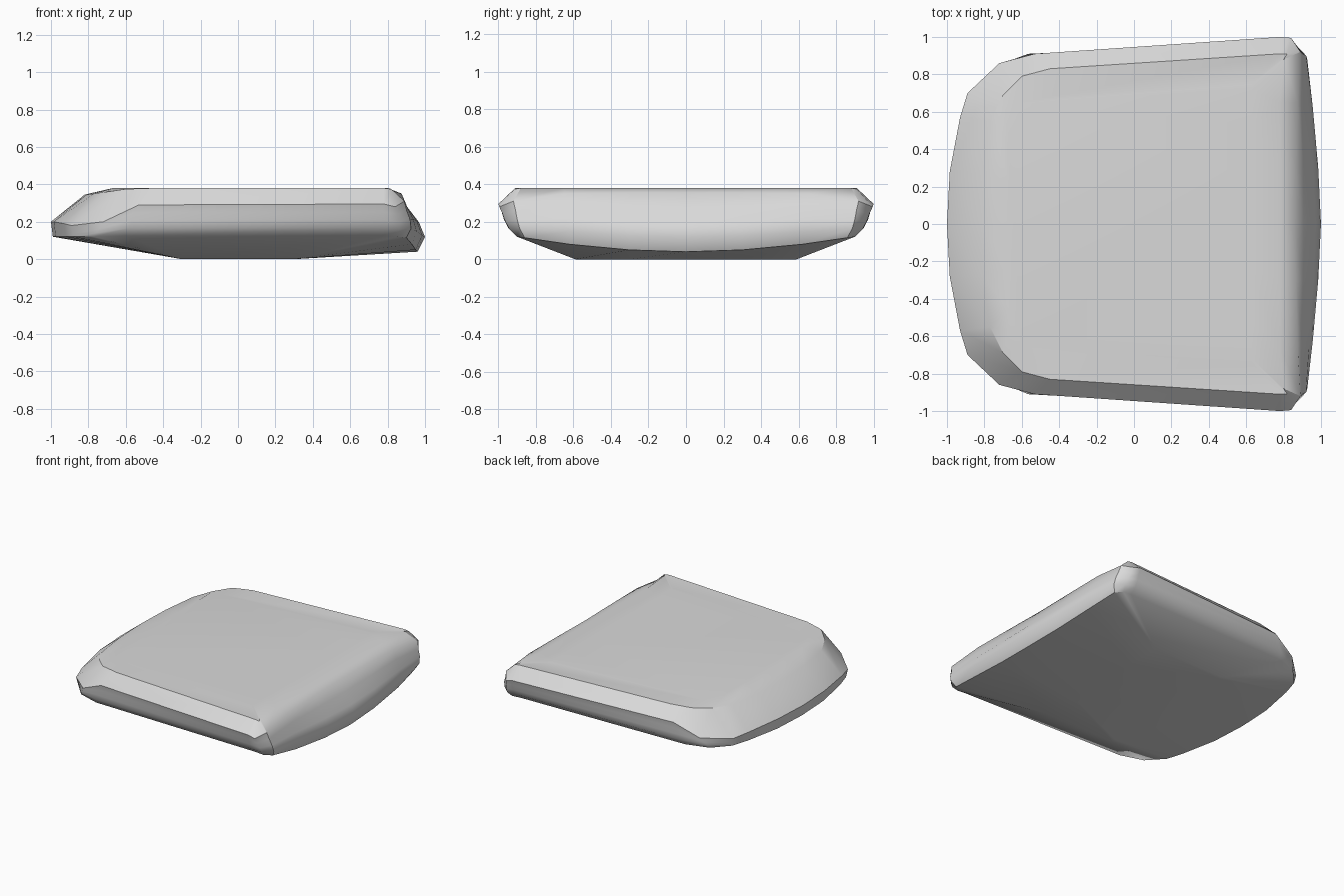
import bpy
import bmesh
from mathutils import Vector

# Remove only the default cube
default_cube = bpy.data.objects.get("Cube")
if default_cube:
    bpy.data.objects.remove(default_cube, do_unlink=True)

# One plain grey material
grey = bpy.data.materials.new("light_grey")
grey.use_nodes = True
grey_colour = (0.7, 0.7, 0.7, 1)
grey.diffuse_color = grey_colour
grey.node_tree.nodes["Principled BSDF"].inputs["Base Color"].default_value = grey_colour

# Half outlines, running from the rounded end, along the side, to the broad end
top_edge = [(-.82, 0, .345), (-.81, .28, .345), (-.77, .55, .35), (-.7, .69, .36),
            (-.6, .79, .375), (-.45, .83, .38), (.78, .91, .38), (.82, .91, .375),
            (.8, .88, .38), (.78, .65, .38), (.78, .3, .38), (.78, 0, .38)]
rim = [(-1, 0, .2), (-.985, .28, .2), (-.93, .57, .19), (-.89, .7, .18),
       (-.78, .83, .17), (-.6, .9, .26), (-.47, .92, .3), (.78, 1, .295),
       (.89, .92, .31), (.875, .65, .35), (.865, .3, .355), (.86, 0, .355)]
lower_edge = [(-.99, 0, .12), (-.975, .28, .12), (-.92, .56, .12), (-.88, .69, .12),
              (-.77, .81, .12), (-.6, .87, .125), (-.45, .86, .13), (.78, .9, .125),
              (.9, .86, .115), (.93, .62, .08), (.95, .3, .05), (.96, 0, .04)]
# The long side of the rim starts and ends at the same stations as the top edge
rim[6:8] = [(.78, 1, .295), (.84, .995, .28)]
rim[5] = (-.53, .91, .29)
rim[4] = (-.72, .86, .2)
lower_edge[6:8] = [(.78, .9, .125), (.85, .9, .12)]

# Outward swelling of the wall at each station
swell = [Vector((0, 0, 0))] * 5 + [Vector((0, .04, 0))] * 2
swell += [Vector((.03, .03, 0)), Vector((.05, .02, 0))]
swell += [Vector((x, 0, 0)) for x in (.07, .1, .115)]


def wall(t):
    """Outline part of the way down the wall, from the rim to the lower edge."""
    return [Vector(a).lerp(Vector(b), t) + s * (4 * t * t * (1 - t))
            for a, b, s in zip(rim, lower_edge, swell)]


def clamp(value, low, high):
    return max(low, min(high, value))


def mirrored(half):
    """Close a half outline across the centre line."""
    other = [(x, -y, z) for x, y, z in half[-2:0:-1]]
    return [tuple(p) for p in half] + other


crown = [(clamp(x, -.67, .63), y * .82, .38) for x, y, z in top_edge]
underside = [(clamp(x, -.3, .3), min(y, .59), 0) for x, y, z in lower_edge]
outlines = [crown, top_edge, rim, wall(.25), wall(.5), wall(.75), lower_edge, underside]

# Loft the outlines and close both ends
bm = bmesh.new()
rings = [[bm.verts.new(p) for p in mirrored(half)] for half in outlines]
count = len(rings[0])
for upper, lower in zip(rings, rings[1:]):
    for i in range(count):
        j = (i + 1) % count
        bm.faces.new((upper[i], upper[j], lower[j], lower[i]))
bm.faces.new(rings[0])
bm.faces.new(rings[-1])
for face in bm.faces:
    face.smooth = True


def crease(ring, first, last):
    """Keep a run of one ring sharp on both halves."""
    for i in range(first, last):
        for a, b in ((i, i + 1), (-i % count, -(i + 1) % count)):
            edge = bm.edges.get((ring[a], ring[b]))
            if edge:
                edge.smooth = False


crease(rings[1], 2, 8)
crease(rings[2], 0, 8)
crease(rings[6], 0, 4)
crease(rings[6], 7, 11)
for upper, lower in zip(rings[1:6], rings[2:7]):
    for i in (8, count - 8):
        bm.edges.get((upper[i], lower[i])).smooth = False

bmesh.ops.remove_doubles(bm, verts=bm.verts, dist=.0005)
bmesh.ops.recalc_face_normals(bm, faces=bm.faces)
mesh = bpy.data.meshes.new("cushion_slab")
bm.to_mesh(mesh)
bm.free()
mesh.materials.append(grey)
slab = bpy.data.objects.new("cushion_slab", mesh)
bpy.context.collection.objects.link(slab)
